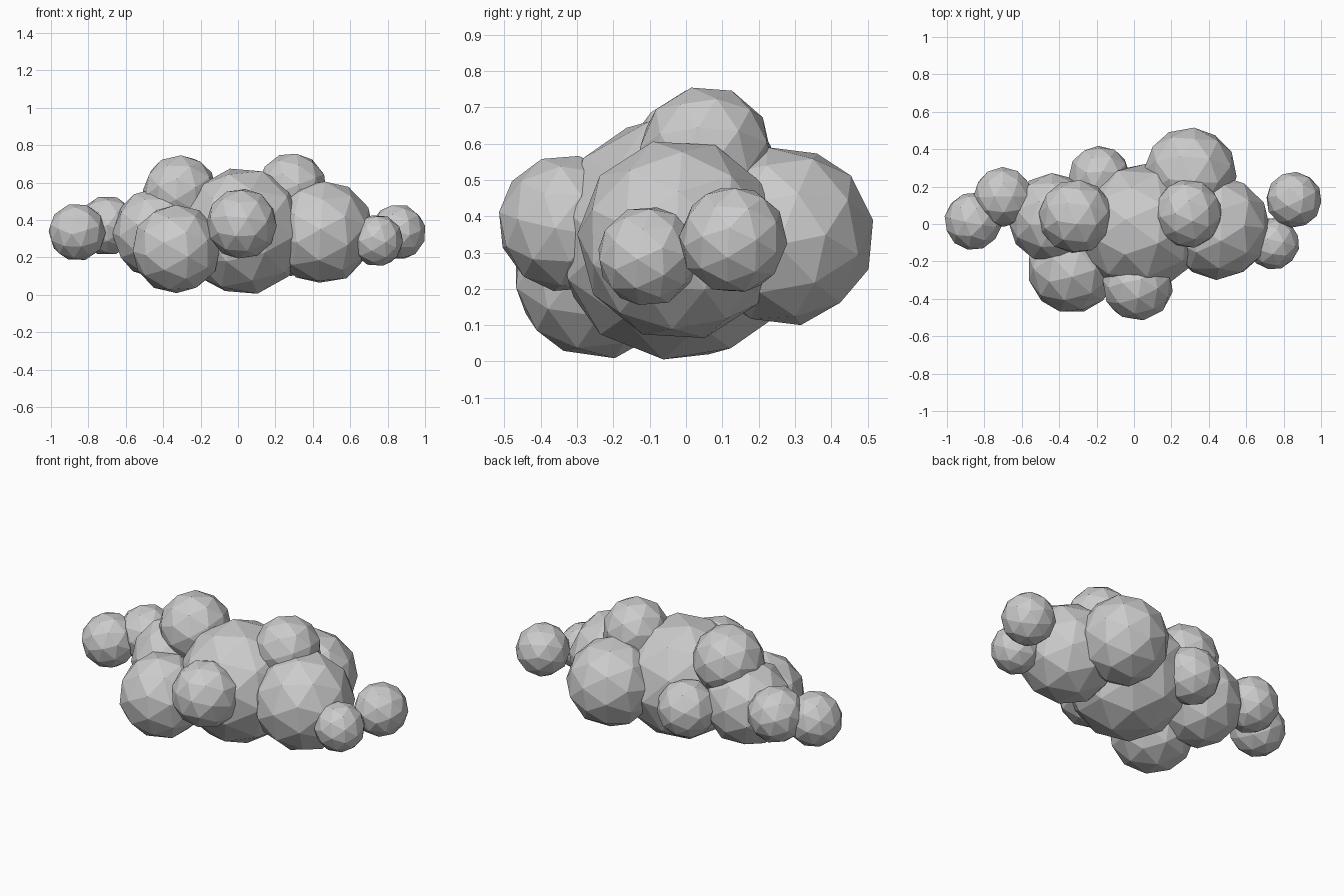
import bpy, random
from math import pi

if "Cube" in bpy.data.objects:
    bpy.data.objects.remove(bpy.data.objects["Cube"])

random.seed(4)

# name, centre, radius of each faceted puff
puffs = [
    ("centre_puff", (0.03, -0.02, 0.34), 0.345),
    ("right_puff", (0.45, -0.02, 0.335), 0.28),
    ("back_right_puff", (0.30, 0.27, 0.345), 0.25),
    ("top_right_puff", (0.29, 0.055, 0.575), 0.185),
    ("top_left_puff", (-0.31, 0.04, 0.55), 0.20),
    ("left_puff", (-0.43, 0.03, 0.33), 0.245),
    ("front_left_puff", (-0.33, -0.24, 0.245), 0.24),
    ("front_puff", (0.02, -0.33, 0.38), 0.19),
    ("back_left_puff", (-0.185, 0.255, 0.31), 0.165),
    ("left_inner_wisp", (-0.70, 0.145, 0.37), 0.16),
    ("left_outer_wisp", (-0.86, 0.015, 0.335), 0.155),
    ("right_inner_wisp", (0.745, -0.105, 0.29), 0.14),
    ("right_outer_wisp", (0.855, 0.13, 0.335), 0.15),
]

# low-poly balls, each turned differently
for name, centre, radius in puffs:
    turn = [random.uniform(0, pi) for _ in range(3)]
    bpy.ops.mesh.primitive_ico_sphere_add(subdivisions=2, radius=radius,
                                          location=centre, rotation=turn)
    bpy.context.object.name = name
